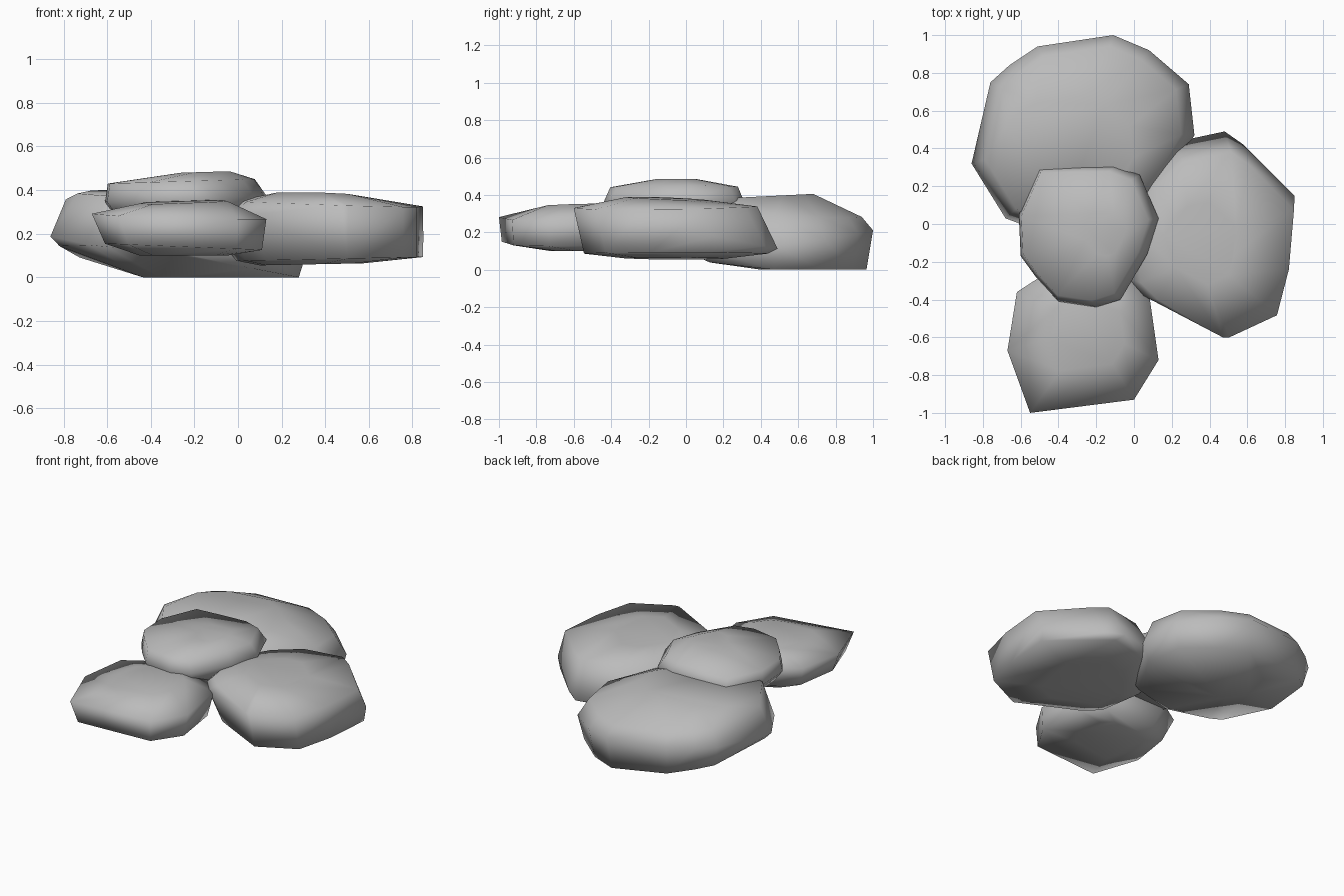
import bpy
import bmesh
from math import radians

cube = bpy.data.objects.get("Cube")
if cube:
    bpy.data.objects.remove(cube, do_unlink=True)

# Single stone colour
stone = bpy.data.materials.new("stone_grey")
stone.use_nodes = True
GREY = (0.5, 0.5, 0.5, 1.0)
stone.diffuse_color = GREY
bsdf = next(n for n in stone.node_tree.nodes if n.type == "BSDF_PRINCIPLED")
bsdf.inputs["Base Color"].default_value = GREY
bsdf.inputs["Roughness"].default_value = 0.9


def rock(name, centre, outline, rings):
    """Convex boulder: the plan outline repeated as tilted, shifted rings.
    Ring: (scale, height at centre, slope along x and y, shift along x and y)."""
    cx, cy = centre
    bm = bmesh.new()
    for scale, height, slope_x, slope_y, shift_x, shift_y in rings:
        for x, y in outline:
            dx, dy = (x - cx) * scale, (y - cy) * scale
            z = max(0.0, height + dx * slope_x + dy * slope_y)
            bm.verts.new((cx + dx + shift_x, cy + dy + shift_y, z))
    bmesh.ops.convex_hull(bm, input=bm.verts[:])
    # Drop points left inside the hull and merge nearly flat triangles
    loose = [v for v in bm.verts if not v.link_faces]
    bmesh.ops.delete(bm, geom=loose, context="VERTS")
    bmesh.ops.dissolve_limit(bm, angle_limit=radians(1.5),
                             verts=bm.verts[:], edges=bm.edges[:])
    bmesh.ops.recalc_face_normals(bm, faces=bm.faces[:])
    mesh = bpy.data.meshes.new(name)
    bm.to_mesh(mesh)
    bm.free()
    mesh.materials.append(stone)
    obj = bpy.data.objects.new(name, mesh)
    bpy.context.collection.objects.link(obj)
    bpy.ops.object.select_all(action="DESELECT")
    obj.select_set(True)
    bpy.context.view_layer.objects.active = obj
    bpy.ops.object.shade_smooth_by_angle(angle=radians(100))


# Large rock at the back
rock("back_rock", (-0.27, 0.5),
     [(-0.11, 1), (0.08, 0.92), (0.29, 0.74), (0.32, 0.47), (0.1, 0.1),
      (-0.3, -0.05), (-0.6, 0), (-0.68, 0.03), (-0.86, 0.32),
      (-0.76, 0.75), (-0.66, 0.84), (-0.51, 0.94)],
     [(0.62, 0.39, 0, 0.05, -0.1, -0.13), (0.88, 0.32, -0.05, -0.07, 0, 0),
      (1, 0.17, -0.06, 0.1, 0, 0), (0.93, 0.05, -0.14, -0.1, 0, 0),
      (0.45, 0, 0, 0, 0.1, 0.15)])

# Broad rock on the left side
rock("side_rock", (0.42, -0.05),
     [(0.48, 0.49), (0.58, 0.42), (0.85, 0.15), (0.82, -0.2), (0.75, -0.47),
      (0.47, -0.6), (0.05, -0.38), (-0.05, -0.28), (-0.1, 0.05),
      (0.03, 0.28), (0.2, 0.43)],
     [(0.4, 0.38, -0.03, -0.04, -0.05, -0.05),
      (0.9, 0.335, -0.03, 0.01, 0.04, -0.055), (1, 0.22, 0, -0.2, 0, 0),
      (0.9, 0.085, 0.02, 0, 0.04, 0), (0.5, 0.06, 0.02, 0, -0.06, 0)])

# Small rock at the front
rock("front_rock", (-0.27, -0.65),
     [(-0.55, -1), (0, -0.93), (0.13, -0.72), (0.08, -0.37), (-0.05, -0.25),
      (-0.45, -0.25), (-0.62, -0.36), (-0.67, -0.67)],
     [(0.5, 0.345, 0.03, 0.03, 0.02, 0.05), (1, 0.28, -0.03, 0.02, 0, 0),
      (0.9, 0.14, -0.04, 0, 0.02, -0.02), (0.5, 0.1, 0, 0, 0.02, 0.1)])

# Top rock resting on the other three
rock("top_rock", (-0.24, -0.05),
     [(-0.5, 0.3), (-0.25, 0.31), (-0.1, 0.31), (0.03, 0.26), (0.13, 0.03),
      (0.07, -0.16), (-0.07, -0.4), (-0.2, -0.44), (-0.4, -0.41),
      (-0.52, -0.28), (-0.6, -0.17), (-0.61, 0.05)],
     [(0.3, 0.483, 0.03, 0, 0.09, 0), (0.91, 0.44, 0.03, 0, -0.02, 0),
      (1, 0.36, 0.04, 0, 0, 0), (0.85, 0.27, 0, 0, 0, 0)])
